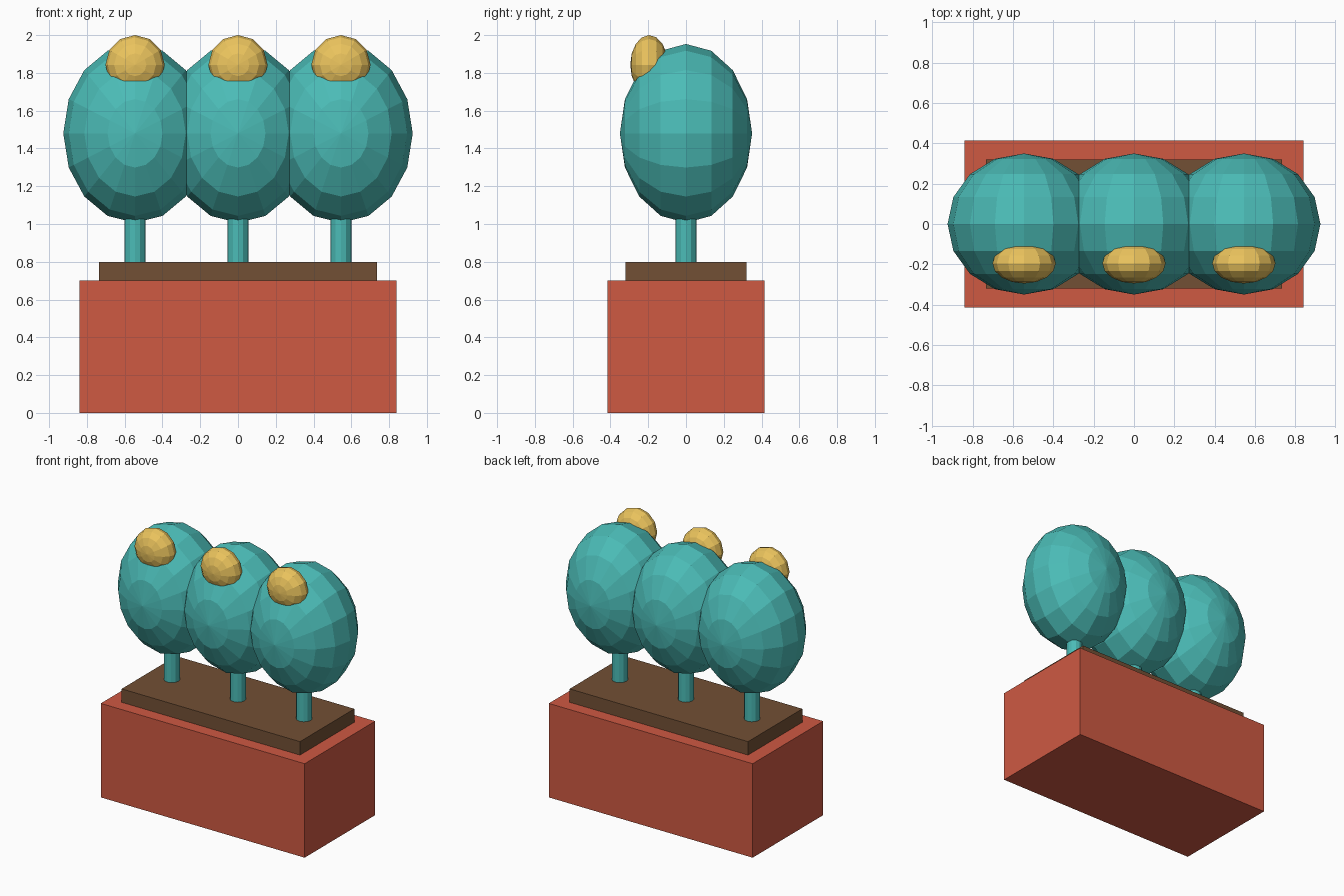
import bpy
from math import radians

if "Cube" in bpy.data.objects:
    bpy.data.objects.remove(bpy.data.objects["Cube"])


def material(name, color):
    m = bpy.data.materials.new(name)
    m.diffuse_color = (*color, 1)
    m.use_nodes = True
    m.node_tree.nodes["Principled BSDF"].inputs["Base Color"].default_value = m.diffuse_color
    return m


TERRACOTTA = material("terracotta", (0.62, 0.10, 0.055))
SOIL = material("soil", (0.17, 0.08, 0.035))
GREEN = material("cactus_green", (0.07, 0.50, 0.47))
YELLOW = material("flower_yellow", (0.83, 0.55, 0.11))


def finish(name, mat):
    ob = bpy.context.object
    ob.name = name
    ob.data.materials.append(mat)
    bpy.ops.object.transform_apply(location=False, rotation=True, scale=True)
    return ob


def box(name, width, depth, z0, z1, mat):
    bpy.ops.mesh.primitive_cube_add(size=1, location=(0, 0, (z0 + z1) / 2))
    bpy.context.object.scale = (width, depth, z1 - z0)
    finish(name, mat)


def ellipsoid(name, center, radii, segments, rings, mat):
    # Sphere poles point along y, so the rings face the front
    bpy.ops.mesh.primitive_uv_sphere_add(segments=segments, ring_count=rings, radius=1,
                                         location=center, rotation=(radians(90), 0, 0))
    rx, ry, rz = radii
    bpy.context.object.scale = (rx, rz, ry)
    finish(name, mat)


# Planter and soil
box("planter_box", 1.68, 0.83, 0, 0.70, TERRACOTTA)
box("soil", 1.47, 0.64, 0.68, 0.80, SOIL)

# Three plants: stem, head and flower
for side, x in (("left", -0.545), ("middle", 0), ("right", 0.545)):
    bpy.ops.mesh.primitive_cylinder_add(vertices=12, radius=0.055, depth=0.30,
                                        location=(x, 0, 0.93))
    finish(f"{side}_stem", GREEN)
    ellipsoid(f"{side}_head", (x, 0, 1.48), (0.38, 0.35, 0.473), 16, 8, GREEN)
    ellipsoid(f"{side}_flower", (x, -0.195, 1.843), (0.157, 0.10, 0.157), 12, 8, YELLOW)
